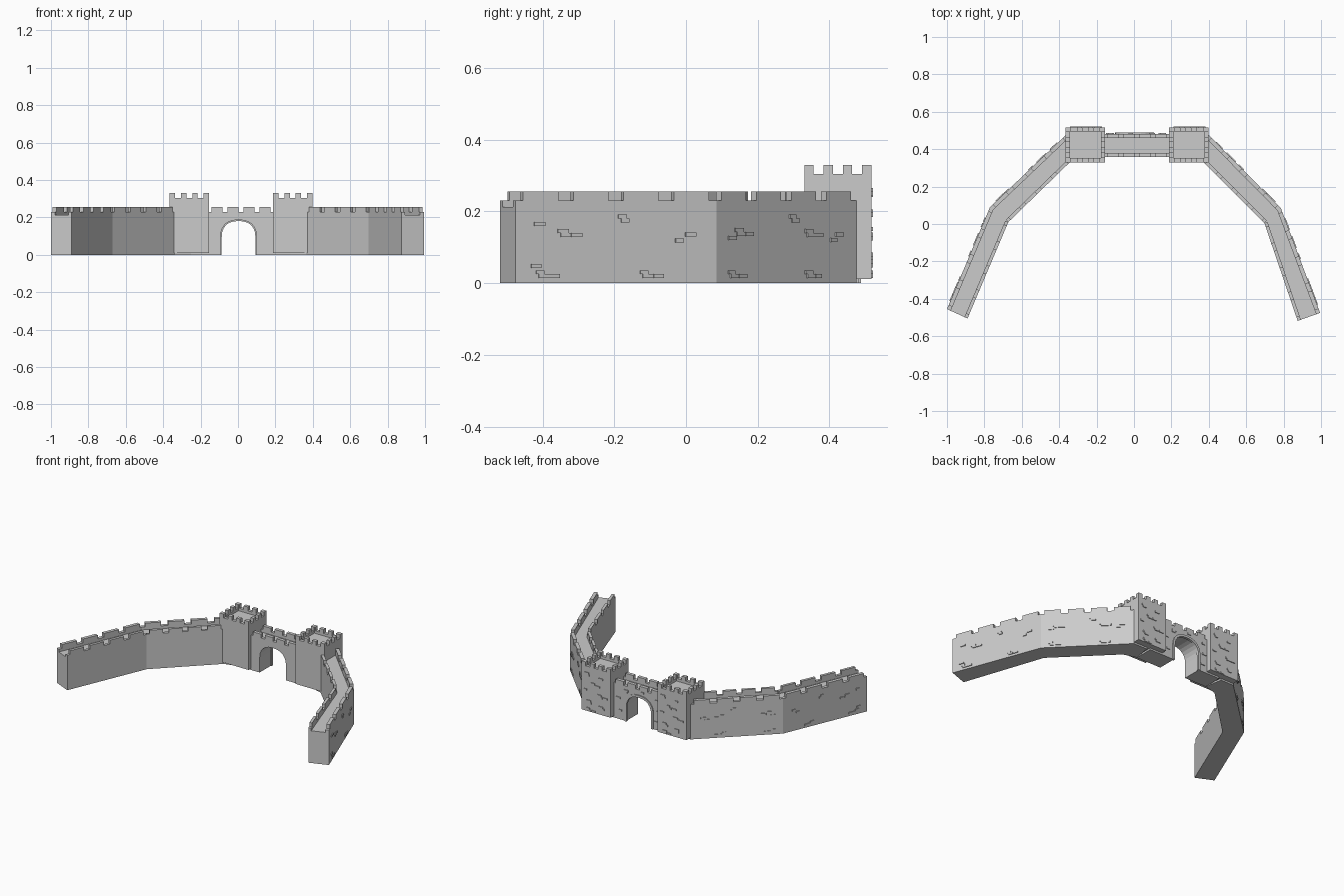
import bpy, bmesh, math, random
from mathutils import Vector

if "Cube" in bpy.data.objects:
    bpy.data.objects.remove(bpy.data.objects["Cube"])

random.seed(4)


def make(name, bm):
    bmesh.ops.recalc_face_normals(bm, faces=bm.faces)
    me = bpy.data.meshes.new(name)
    bm.to_mesh(me)
    bm.free()
    ob = bpy.data.objects.new(name, me)
    bpy.context.collection.objects.link(ob)
    return ob


def extrude(bm, pts, vec):
    """Closed prism from a list of 3D points swept along vec."""
    a = [bm.verts.new(p) for p in pts]
    b = [bm.verts.new(Vector(p) + Vector(vec)) for p in pts]
    bm.faces.new(a)
    bm.faces.new(b[::-1])
    for i in range(len(a)):
        j = (i + 1) % len(a)
        bm.faces.new((a[i], a[j], b[j], b[i]))


def prism(bm, plan, z0, z1):
    extrude(bm, [(x, y, z0) for x, y in plan], (0, 0, z1 - z0))


def strip(bm, p, q, side, s0, s1, d0, d1, z0, z1):
    """Box along the plan line p-q, from s0 to s1, d0 to d1 towards side."""
    p, q = Vector(p), Vector(q)
    u = (q - p).normalized()
    n = Vector((-u.y, u.x)) * side
    prism(bm, [p + u * s + n * d for s, d in ((s0, d0), (s1, d0), (s1, d1), (s0, d1))], z0, z1)


def battlement(bm, p, q, side, count, zs, width, fill=0.7, flush=False):
    """Low parapet with evenly spaced merlons; zs = deck, sill, top."""
    L = (Vector(q) - Vector(p)).length
    strip(bm, p, q, side, 0, L, 0, width, zs[0] - .005, zs[1])
    if flush:
        m = L * fill / count
        step = (L - m) / (count - 1)
        starts = [i * step for i in range(count)]
    else:
        step = L / count
        m = step * fill
        starts = [i * step + (step - m) / 2 for i in range(count)]
    for s in starts:
        strip(bm, p, q, side, s, s + m, 0, width, zs[1] - .002, zs[2])


def bricks(bm, p, q, side, spots):
    """Small clusters of slightly raised stones on the outer face."""
    for s, z, n in spots:
        rows = [(0, 0), (.008, -.011), (.04, -.011)][:n]
        for dx, dz in rows:
            w = random.choice((.024, .03, .032))
            strip(bm, p, q, side, s + dx - .015, s + dx - .015 + w, -.005, .005,
                  z + dz - .005, z + dz + .006)


WALL = (.212, .23, .255)

# Curved side walls: end, bend, tower
walls = {
    "left": ([(-1.0, -.455), (-.77, .09), (-.365, .475)],
             [(-.89, -.505), (-.672, .01), (-.338, .335)],
             [(-.27, .475), (-.25, .36)], -1),
    "right": ([(.995, -.475), (.785, .085), (.40, .475)],
              [(.875, -.518), (.697, .005), (.367, .335)],
              [(.30, .475), (.28, .36)], 1),
}
low = [(.07, .165, 1), (.06, .048, 1), (.075, .03, 3), (.14, .145, 3), (.32, .185, 2),
       (.385, .03, 3), (.49, .118, 1), (.52, .135, 1)]
high = [(.06, .125, 1), (.06, .03, 3), (.085, .148, 3), (.30, .185, 2), (.36, .145, 3),
        (.36, .03, 3), (.46, .12, 1), (.48, .135, 1)]
for name, (out, inn, hidden, side) in walls.items():
    bm = bmesh.new()
    prism(bm, out + hidden + inn[::-1], 0, WALL[0])
    make(name + "_wall", bm)
    bm = bmesh.new()
    for i in range(2):
        battlement(bm, out[i], out[i + 1], side, 4, WALL, .022)
        battlement(bm, inn[i], inn[i + 1], -side, 4, WALL, .018)
    make(name + "_wall_battlements", bm)
    bm = bmesh.new()
    bricks(bm, out[0], out[1], side, low)
    bricks(bm, out[1], out[2], side, high)
    make(name + "_wall_stones", bm)

# Two square gate towers
for name, x0 in (("left", -.365), ("right", .188)):
    x1, y0, y1 = x0 + .21, .33, .517
    c = [(x0, y0), (x1, y0), (x1, y1), (x0, y1)]
    bm = bmesh.new()
    prism(bm, c, .011, .288)
    make(name + "_tower", bm)
    bm = bmesh.new()
    for i in range(4):
        battlement(bm, c[i], c[(i + 1) % 4], 1, 4, (.288, .305, .33), .022, .56, True)
    make(name + "_tower_battlements", bm)
    bm = bmesh.new()
    bricks(bm, c[2], c[3], 1, [(.04, .26, 2), (.14, .245, 1), (.08, .20, 3), (.03, .15, 1),
                               (.13, .135, 3), (.05, .08, 2), (.14, .06, 2), (.05, .03, 3)])
    make(name + "_tower_stones", bm)


def arch(r, h, cx=.003, spring=.095):
    pts = [(cx - r, 0)]
    for i in range(13):
        a = math.pi * (1 - i / 12)
        ca, sa = math.cos(a), math.sin(a)
        pts.append((cx + r * math.copysign(abs(ca) ** .85, ca), spring + (h - spring) * abs(sa) ** .85))
    return pts + [(cx + r, 0)]


# Gatehouse wall with arched opening
bm = bmesh.new()
profile = [(-.25, 0)] + arch(.096, .187) + [(.28, 0), (.28, WALL[0]), (-.25, WALL[0])]
extrude(bm, [(x, .358, z) for x, z in profile], (0, .124, 0))
make("gate_wall", bm)

# Raised rim around the outer side of the arch
bm = bmesh.new()
rim = arch(.105, .196) + arch(.09, .181)[::-1]
extrude(bm, [(x, .472, z) for x, z in rim], (0, .016, 0))
make("gate_arch_rim", bm)

# Gate battlements and stones
bm = bmesh.new()
battlement(bm, (-.155, .358), (.188, .358), 1, 4, WALL, .022, .68)
battlement(bm, (-.155, .482), (.188, .482), -1, 4, WALL, .022, .68)
make("gate_battlements", bm)
bm = bmesh.new()
bricks(bm, (-.155, .482), (.188, .482), -1, [(.03, .19, 1), (.25, .20, 2), (.02, .12, 1), (.03, .05, 1),
                                             (.31, .14, 1), (.30, .06, 1), (.14, .215, 1)])
make("gate_stones", bm)
